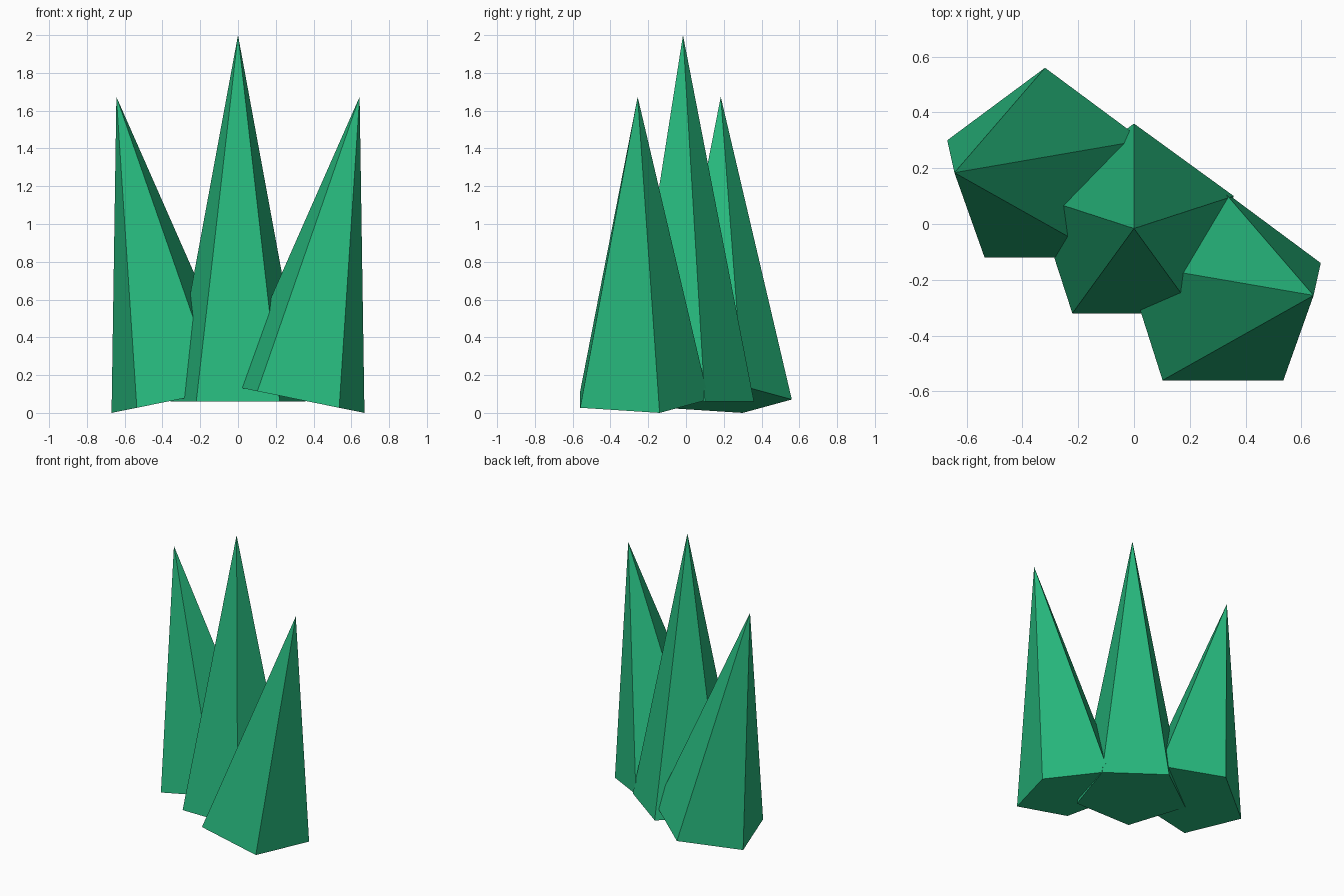
import bpy
import math
from mathutils import Matrix, Vector

if "Cube" in bpy.data.objects:
    bpy.data.objects.remove(bpy.data.objects["Cube"])

emerald = bpy.data.materials.new("emerald green")
emerald.diffuse_color = (0.02, 0.48, 0.205, 1)
emerald.use_nodes = True
emerald.node_tree.nodes["Principled BSDF"].inputs["Base Color"].default_value = emerald.diffuse_color

RADIUS = 0.376


def crystal(name, base_centre, height, lean):
    """Five-sided spike, one base corner towards +y, leaning sideways about its base centre."""
    bpy.ops.mesh.primitive_cone_add(vertices=5, radius1=RADIUS, radius2=0, depth=height)
    ob = bpy.context.object
    ob.name = name
    place = (Matrix.Translation(Vector(base_centre))
             @ Matrix.Rotation(lean, 4, 'Y')
             @ Matrix.Translation((0, 0, height / 2)))
    ob.data.transform(place)
    ob.matrix_world = Matrix.Identity(4)
    ob.data.materials.append(emerald)
    return ob


# Tall upright crystal, and two shorter ones leaning outwards
crystal("middle_crystal", (0, -0.016, 0.06), 1.94, 0)
crystal("left_crystal", (-0.319, 0.184, 0.071), 1.635, -0.2)
crystal("right_crystal", (0.319, -0.256, 0.071), 1.635, 0.2)
